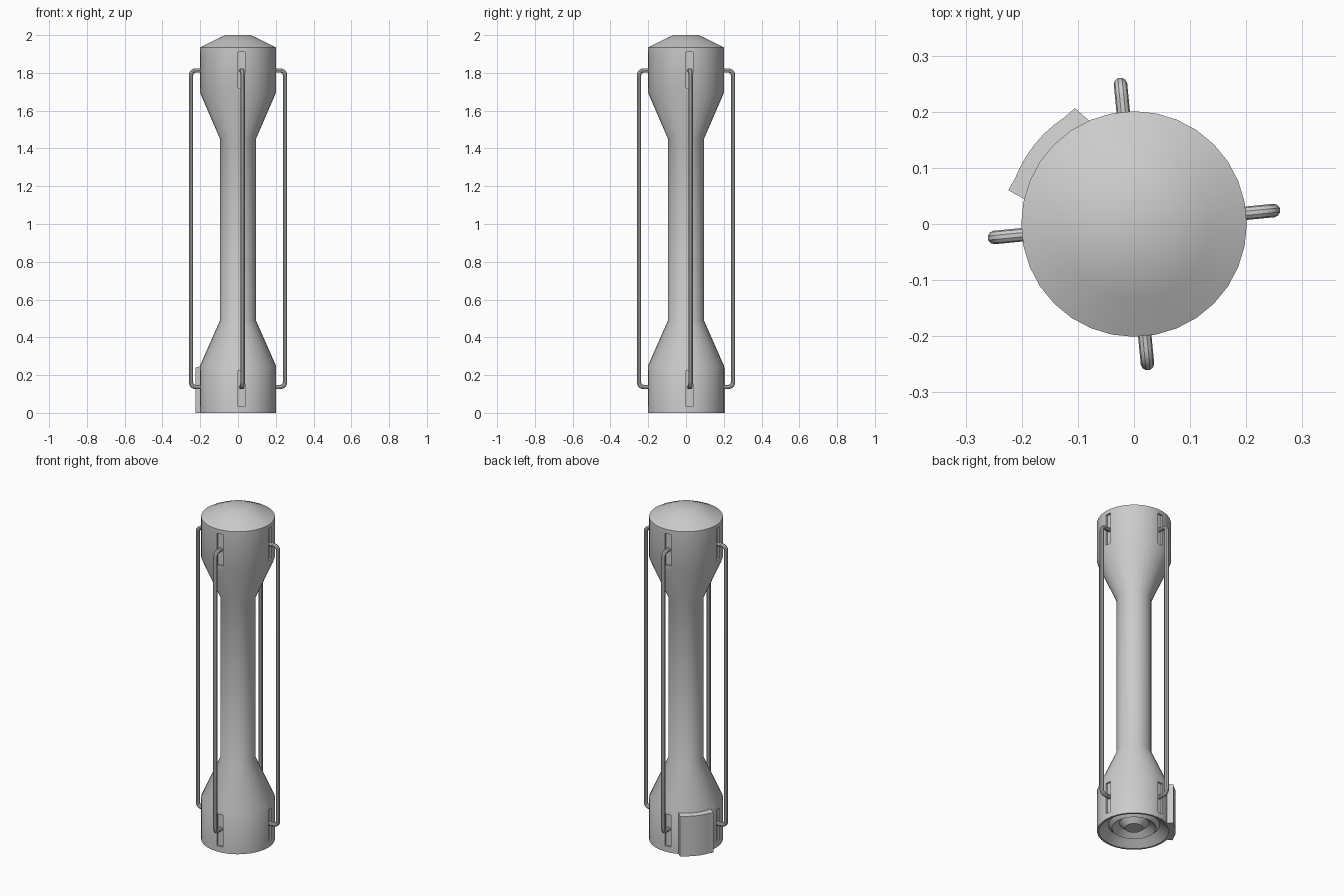
import bpy, bmesh, math
from mathutils import Vector, Matrix

if "Cube" in bpy.data.objects:
    bpy.data.objects.remove(bpy.data.objects["Cube"])

grey = bpy.data.materials.new("plain grey")
grey.diffuse_color = (0.6, 0.6, 0.6, 1)
grey.use_nodes = True
grey.node_tree.nodes["Principled BSDF"].inputs["Base Color"].default_value = grey.diffuse_color


def make(name, bm, smooth=True):
    bmesh.ops.recalc_face_normals(bm, faces=bm.faces)
    me = bpy.data.meshes.new(name)
    bm.to_mesh(me)
    bm.free()
    me.materials.append(grey)
    ob = bpy.data.objects.new(name, me)
    bpy.context.scene.collection.objects.link(ob)
    if smooth:
        shade(ob)
    return ob


def shade(ob):
    bpy.ops.object.select_all(action='DESELECT')
    ob.select_set(True)
    bpy.context.view_layer.objects.active = ob
    bpy.ops.object.shade_smooth_by_angle(angle=math.radians(35))


def lathe(profile, n):
    bm = bmesh.new()
    rings = []
    for r, z in profile:
        if r == 0:
            rings.append([bm.verts.new((0, 0, z))] * n)
        else:
            rings.append([bm.verts.new((r * math.cos(2 * math.pi * i / n),
                                        r * math.sin(2 * math.pi * i / n), z)) for i in range(n)])
    for a, b in zip(rings, rings[1:]):
        for i in range(n):
            j = (i + 1) % n
            bm.faces.new(list(dict.fromkeys((a[i], a[j], b[j], b[i]))))
    return bm


# waisted body with chamfered cap and a ringed recess underneath
body = make("body", lathe([
    (0, 2.0), (0.068, 2.0), (0.135, 1.968), (0.201, 1.935), (0.201, 1.695), (0.095, 1.45),
    (0.095, 0.49), (0.201, 0.25), (0.201, 0), (0.19, 0), (0.14, 0.04),
    (0.12, 0.02), (0.08, 0.05), (0.05, 0.02), (0, 0.02)], 32), False)

# shallow slots where the rods enter the body
ANGLES = [math.radians(5.5 + 90 * k) for k in range(4)]
bm = bmesh.new()
for a in ANGLES:
    for z in (1.815, 0.13):
        bmesh.ops.create_cube(bm, size=1, matrix=Matrix.Rotation(a, 4, 'Z')
                              @ Matrix.Translation((0.209, 0, z))
                              @ Matrix.Diagonal((0.04, 0.036, 0.19, 1)))
cutter = make("slot_cutter", bm, False)
cutter.hide_render = True
mod = body.modifiers.new("slots", 'BOOLEAN')
mod.operation = 'DIFFERENCE'
mod.solver = 'EXACT'
mod.object = cutter
bpy.context.view_layer.objects.active = body
bpy.ops.object.modifier_apply(modifier=mod.name)
bpy.data.objects.remove(cutter)
shade(body)


# long side rods, bent inwards at both ends
def rod(name, ang):
    out, bend, rad, n = 0.250, 0.025, 0.012, 10
    path = [(0.17, 1.813)]
    for k in range(5):
        t = math.pi / 2 * (1 - k / 4)
        path.append((out - bend + bend * math.cos(t), 1.813 - bend + bend * math.sin(t)))
    path += [(r, 1.95 - z) for r, z in reversed(path)]
    bm = bmesh.new()
    rings = []
    for i, (r, z) in enumerate(path):
        p, q = path[max(i - 1, 0)], path[min(i + 1, len(path) - 1)]
        t = Vector((q[0] - p[0], 0, q[1] - p[1])).normalized()
        side = Vector((0, 1, 0))
        up = t.cross(side)
        rings.append([bm.verts.new(Vector((r, 0, z)) + rad * (
            math.cos(2 * math.pi * k / n) * side + math.sin(2 * math.pi * k / n) * up))
            for k in range(n)])
    for a, b in zip(rings, rings[1:]):
        for k in range(n):
            j = (k + 1) % n
            bm.faces.new((a[k], a[j], b[j], b[k]))
    bm.faces.new(rings[0])
    bm.faces.new(rings[-1])
    bm.transform(Matrix.Rotation(ang, 4, 'Z'))
    make(name, bm)


for side, a in zip(("right", "back", "left", "front"), ANGLES):
    rod(side + "_rod", a)

# curved plate low on the back left
N = 8
bm = bmesh.new()
rows = []
for i in range(N + 1):
    f = i / N
    ai = math.radians(112 + 56 * f)
    ao = math.radians(117 + 48 * f)
    ro = 0.232 if i in (0, N) else 0.227
    rows.append([bm.verts.new((r * math.cos(a), r * math.sin(a), z))
                 for r, a, z in ((0.19, ai, 0), (ro, ao, 0), (ro, ao, 0.24), (0.19, ai, 0.25))])
for a, b in zip(rows, rows[1:]):
    for k in range(4):
        j = (k + 1) % 4
        bm.faces.new((a[k], a[j], b[j], b[k]))
bm.faces.new(rows[0])
bm.faces.new(rows[-1])
make("side_plate", bm)
